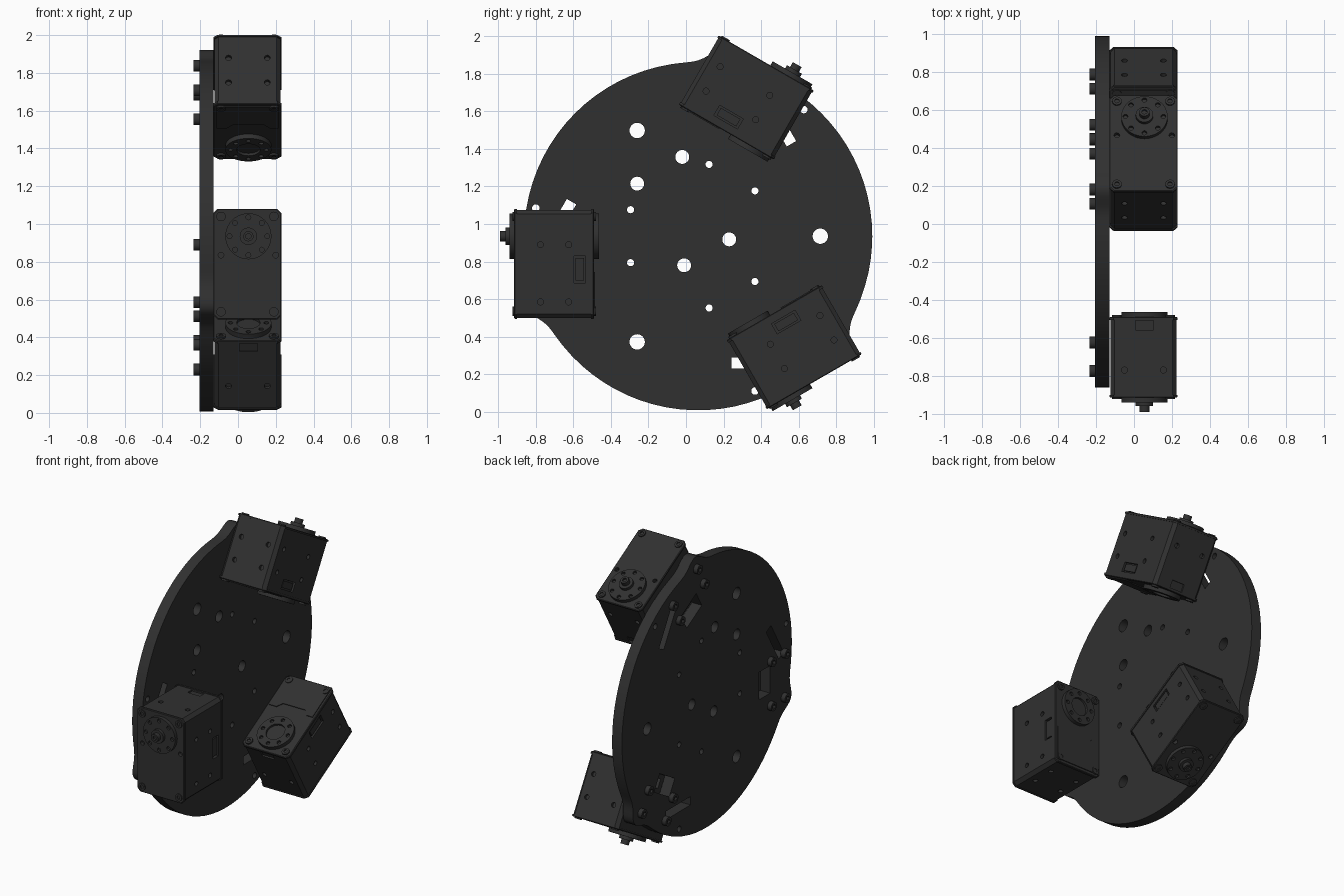
import bpy, bmesh
from math import sin, cos, pi, radians, exp
from mathutils import Matrix, Vector

if "Cube" in bpy.data.objects:
    bpy.data.objects.remove(bpy.data.objects["Cube"])

CENTRE = Vector((0, 0.065, 0.935))      # axis of the threefold symmetry
TURNS = [0, radians(120), radians(-120)]
HX = 0.055                              # x of the motor shaft

mat = bpy.data.materials.new("dark_plastic")
mat.diffuse_color = (0.03, 0.03, 0.03, 1)
mat.use_nodes = True
mat.node_tree.nodes["Principled BSDF"].inputs["Base Color"].default_value = mat.diffuse_color


def cyl(bm, p, axis, r, length, seg=24):
    """Cylinder centred on p along axis x, y or z."""
    rot = {"x": Matrix.Rotation(pi / 2, 4, "Y"), "y": Matrix.Rotation(pi / 2, 4, "X"),
           "z": Matrix()}[axis]
    bmesh.ops.create_cone(bm, cap_ends=True, segments=seg, radius1=r, radius2=r,
                          depth=length, matrix=Matrix.Translation(p) @ rot)


def box(bm, p, size, tilt=0):
    """Box centred on p, tilted about x."""
    bmesh.ops.create_cube(bm, size=1, matrix=Matrix.Translation(p)
                          @ Matrix.Rotation(tilt, 4, "X") @ Matrix.Diagonal((*size, 1)))


def loft(bm, rings):
    """Closed solid through equal-length rings of points."""
    vs = [[bm.verts.new(p) for p in ring] for ring in rings]
    n = len(vs[0])
    for a, b in zip(vs, vs[1:]):
        for i in range(n):
            bm.faces.new((a[i], a[(i + 1) % n], b[(i + 1) % n], b[i]))
    bm.faces.new(vs[0][::-1])
    bm.faces.new(vs[-1])
    bmesh.ops.recalc_face_normals(bm, faces=bm.faces)


def to_object(bm, name):
    mesh = bpy.data.meshes.new(name)
    bm.to_mesh(mesh)
    bm.free()
    mesh.materials.append(mat)
    ob = bpy.data.objects.new(name, mesh)
    bpy.context.collection.objects.link(ob)
    ob.location = CENTRE
    return ob


def carve(ob, cut_bm):
    """Subtract the cutter mesh and keep the result."""
    cutter = to_object(cut_bm, "cutter")
    cutter.hide_render = True
    mod = ob.modifiers.new("holes", "BOOLEAN")
    mod.operation, mod.solver, mod.object = "DIFFERENCE", "EXACT", cutter
    deps = bpy.context.evaluated_depsgraph_get()
    mesh = bpy.data.meshes.new_from_object(ob.evaluated_get(deps))
    ob.modifiers.clear()
    ob.data = mesh
    bpy.data.objects.remove(cutter)


def smooth(ob):
    bpy.ops.object.select_all(action="DESELECT")
    ob.select_set(True)
    bpy.context.view_layer.objects.active = ob
    bpy.ops.object.shade_smooth_by_angle(angle=radians(25))


def turned(y, z, a):
    return y * cos(a) - z * sin(a), y * sin(a) + z * cos(a)


MOUNTS = [(y, z) for y in (-0.84, -0.69) for z in (-0.045, -0.35)]

# Base plate: disc with three ears
def rim(deg):
    d = (deg - 202.6 + 60) % 120 - 60
    return 0.927 + 0.068 * exp(-(d / 5.3) ** 2)

outline = []
deg = 0.0
while deg < 359.9:
    outline.append((rim(deg) * cos(radians(deg)), rim(deg) * sin(radians(deg))))
    near = abs((deg - 202.6 + 60) % 120 - 60) < 15
    deg += 1.5 if near else 4.5
bm = bmesh.new()
loft(bm, [[(x, y, z) for y, z in outline] for x in (-0.205, -0.13)])
plate = to_object(bm, "base_plate")

# Plate holes: round ones, then connector windows and slanted cable slots
cut = bmesh.new()
for y, z in [(0.165, -0.017), (-0.085, 0.422), (-0.325, 0.28), (-0.075, -0.155)]:
    cyl(cut, (-0.17, y, z), "x", 0.037, 0.3)
for a in TURNS:
    for y, z, r in [(0.65, 0, 0.041), (-0.36, 0.141, 0.019), (-0.36, -0.141, 0.019),
                    (-0.865, 0.15, 0.02)]:
        cyl(cut, (-0.17, *turned(y, z, a)), "x", r, 0.3)
    box(cut, (-0.17, *turned(-0.63, -0.17, a)), (0.3, 0.12, 0.19), a)
    box(cut, (-0.17, *turned(-0.742, 0.067, a)), (0.3, 0.27, 0.058), a + radians(60))
carve(plate, cut)
smooth(plate)

# Motor case: chamfered block with a thin groove behind each cover
def case_ring(y, inset):
    x0, x1, z0, z1, c = -0.13 + inset, 0.23 - inset, -0.44 + inset, 0.145 - inset, 0.022
    return [(x, y, z) for x, z in [(x0 + c, z0), (x1 - c, z0), (x1, z0 + c), (x1, z1 - c),
            (x1 - c, z1), (x0 + c, z1), (x0, z1 - c), (x0, z0 + c)]]

bm = bmesh.new()
loft(bm, [case_ring(y, i) for y, i in [(-0.98, 0.004), (-0.976, 0), (-0.966, 0), (-0.966, 0.005),
          (-0.572, 0.005), (-0.572, 0), (-0.559, 0), (-0.555, 0.004)]])
case = to_object(bm, "motor_case")
cut = bmesh.new()
for y, z in MOUNTS:
    cyl(cut, (0.23, y, z), "x", 0.016, 0.05, 16)
for x in (-0.05, 0.155):
    for y in (-0.84, -0.69):
        cyl(cut, (x, y, -0.44), "z", 0.016, 0.05, 16)
    cyl(cut, (x, -0.835, 0.145), "z", 0.016, 0.05, 16)
box(cut, (HX, -0.60, 0.145), (0.095, 0.05, 0.03))
box(cut, (0.23, -0.63, -0.177), (0.05, 0.062, 0.145))
box(cut, (-0.13, -0.63, -0.177), (0.05, 0.062, 0.145))
for x in (-0.09, 0.2):
    cyl(cut, (x, -0.98, -0.1), "y", 0.015, 0.05, 16)
carve(case, cut)

# Connector plug inside the case window
bm = bmesh.new()
box(bm, (0.213, -0.63, -0.177), (0.014, 0.045, 0.12))
plug = to_object(bm, "connector_plug")

# Stepped rear panel
bm = bmesh.new()
step = [(-0.115, -0.42), (0.215, -0.42), (0.215, -0.19), (0.17, -0.19), (0.14, -0.225),
        (-0.03, -0.225), (-0.06, -0.19), (-0.115, -0.19)]
loft(bm, [[(x, y, z) for x, z in step] for y in (-0.56, -0.549)])
panel = to_object(bm, "rear_panel")

# Case corner screws with sockets, front and rear
bm, cut = bmesh.new(), bmesh.new()
for x in (-0.09, 0.19):
    for z in (0.105, -0.4):
        for y, out in ((-0.978, -1), (-0.554, 1)):
            cyl(bm, (x, y, z), "y", 0.025, 0.02, 20)
            cyl(cut, (x, y + 0.01 * out, z), "y", 0.013, 0.014, 6)
case_screws = to_object(bm, "case_screws")
carve(case_screws, cut)

# Output horn: flange with eight holes, boss and shaft screw
bm, cut = bmesh.new(), bmesh.new()
cyl(bm, (HX, -0.99, 0), "y", 0.122, 0.03, 40)
horn = to_object(bm, "output_horn")
for i in range(8):
    a = i * pi / 4
    cyl(cut, (HX + 0.1 * cos(a), -1.005, 0.1 * sin(a)), "y", 0.013, 0.03, 12)
carve(horn, cut)
bm, cut = bmesh.new(), bmesh.new()
cyl(bm, (HX, -1.01, 0), "y", 0.046, 0.03, 28)
boss = to_object(bm, "horn_boss")
bm = bmesh.new()
cyl(bm, (HX, -1.03, 0), "y", 0.027, 0.05, 20)
shaft = to_object(bm, "shaft_screw")
cyl(cut, (HX, -1.055, 0), "y", 0.015, 0.025, 6)
carve(shaft, cut)

# Rear idler: ring with eight holes and an open centre
bm, cut = bmesh.new(), bmesh.new()
cyl(bm, (HX, -0.543, 0), "y", 0.122, 0.03, 40)
idler = to_object(bm, "rear_idler")
cyl(cut, (HX, -0.528, 0), "y", 0.062, 0.03, 28)
for i in range(8):
    a = i * pi / 4
    cyl(cut, (HX + 0.095 * cos(a), -0.528, 0.095 * sin(a)), "y", 0.013, 0.03, 12)
carve(idler, cut)

# Mounting screws on the back of the plate
bm, cut = bmesh.new(), bmesh.new()
for y, z in MOUNTS:
    cyl(bm, (-0.217, y, z), "x", 0.031, 0.036, 20)
    cyl(cut, (-0.235, y, z), "x", 0.016, 0.03, 6)
mount_screws = to_object(bm, "mounting_screws")
carve(mount_screws, cut)

# Repeat the motor assembly around the plate
for part in (case, plug, panel, case_screws, horn, boss, shaft, idler, mount_screws):
    smooth(part)
    base = part.name
    part.name = base + "_1"
    for n, a in enumerate(TURNS[1:], 2):
        twin = part.copy()
        twin.name = f"{base}_{n}"
        twin.rotation_euler.x = a
        bpy.context.collection.objects.link(twin)
